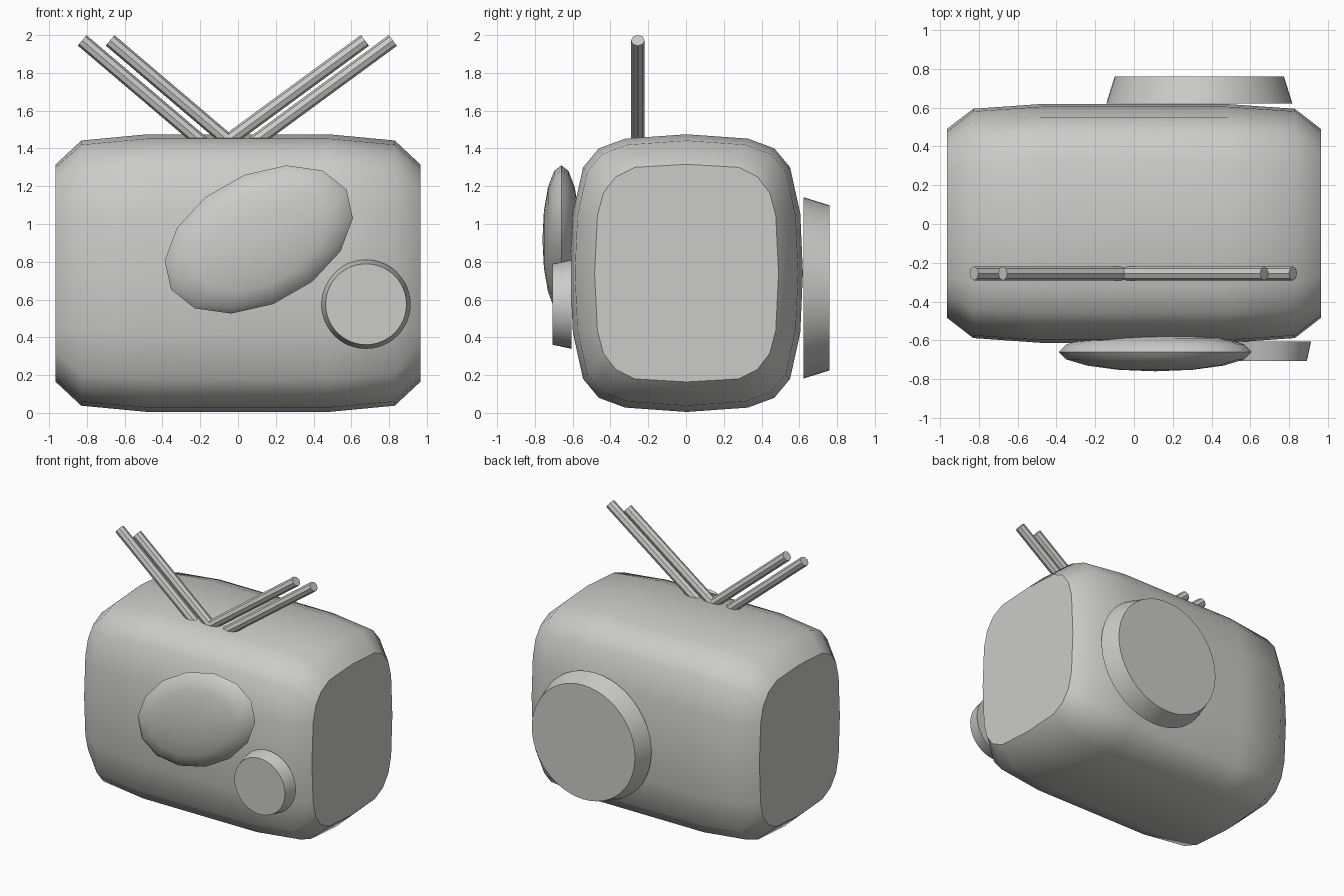
import bpy, bmesh, math
from mathutils import Matrix, Vector

if "Cube" in bpy.data.objects:
    bpy.data.objects.remove(bpy.data.objects["Cube"])

grey = bpy.data.materials.new("plain grey")
grey.diffuse_color = (0.6, 0.6, 0.59, 1)
grey.use_nodes = True
grey.node_tree.nodes["Principled BSDF"].inputs["Base Color"].default_value = grey.diffuse_color


def finish(bm, name, angle=40):
    bmesh.ops.recalc_face_normals(bm, faces=bm.faces)
    mesh = bpy.data.meshes.new(name)
    bm.to_mesh(mesh)
    bm.free()
    mesh.materials.append(grey)
    ob = bpy.data.objects.new(name, mesh)
    bpy.context.collection.objects.link(ob)
    bpy.ops.object.select_all(action='DESELECT')
    ob.select_set(True)
    bpy.context.view_layer.objects.active = ob
    bpy.ops.object.shade_smooth_by_angle(angle=math.radians(angle))
    return ob


def ring_points(quarter):
    """Mirror a quarter outline (top centre to side) into a closed loop."""
    half = quarter + [(y, -z) for y, z in quarter[-2::-1]]
    return half + [(-y, z) for y, z in half[-2:0:-1]]


def cone(name, start, end, r1, r2, sides):
    a, b = Vector(start), Vector(end)
    d = b - a
    rot = d.to_track_quat('Z', 'Y').to_matrix().to_4x4()
    bm = bmesh.new()
    bmesh.ops.create_cone(bm, cap_ends=True, segments=sides, radius1=r1,
                          radius2=r2, depth=d.length,
                          matrix=Matrix.Translation((a + b) / 2) @ rot)
    return finish(bm, name)


# Rounded body lofted along x, with flat end caps
main = [(0, .735), (.325, .712), (.465, .66), (.548, .56), (.602, .315), (.616, 0)]
cap = [(0, .576), (.275, .56), (.375, .51), (.44, .425), (.472, .305), (.487, 0)]
mid = [(y * .96, z * .955) for y, z in main]
bm = bmesh.new()
rings = []
for x, quarter in [(-.965, cap), (-.83, mid), (-.48, main),
                   (.48, main), (.83, mid), (.965, cap)]:
    rings.append([bm.verts.new((x, y + .003, z + .74)) for y, z in ring_points(quarter)])
for a, b in zip(rings, rings[1:]):
    n = len(a)
    for i in range(n):
        j = (i + 1) % n
        bm.faces.new((a[i], a[j], b[j], b[i]))
bm.faces.new(rings[0])
bm.faces.new(rings[-1])
finish(bm, "body")

# Tilted oval bulge on the front
bm = bmesh.new()
tilt = Matrix.Translation((.11, -.66, .918)) @ Matrix.Rotation(math.radians(-27.9), 4, 'Y')
shape = Matrix.Diagonal((.535, .1, .343, 1))
pole = Matrix.Rotation(math.radians(10), 4, 'Y') @ Matrix.Rotation(math.radians(90), 4, 'X')
bmesh.ops.create_uvsphere(bm, u_segments=14, v_segments=8, radius=1,
                          matrix=tilt @ shape @ pole)
finish(bm, "front_oval")

# Round front knob and large back disc
cone("front_knob", (.678, -.605, .575), (.678, -.706, .575), .236, .214, 48)
cone("back_disc", (.337, .622, .662), (.337, .76, .662), .48, .437, 48)

# Two pairs of slanted rods on top
for i, (x, slope) in enumerate([(-.825, .85), (-.677, .85), (.672, -.733), (.82, -.733)]):
    z0, z1 = 1.38, 1.972
    cone(f"top_rod_{i + 1}", (x + (z1 - z0) / slope, -.255, z0),
         (x, -.255, z1), .036, .036, 8)
